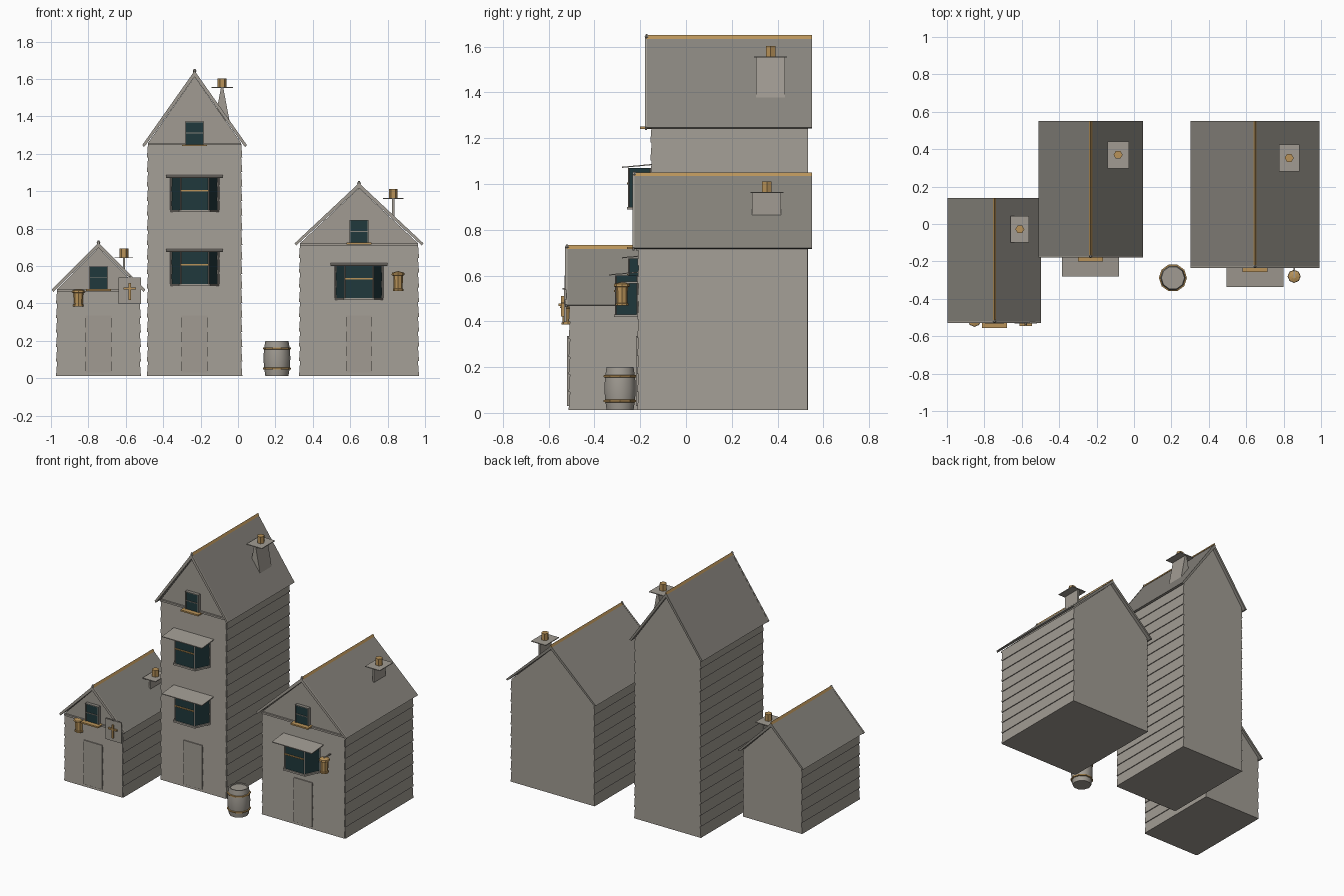
import bpy, bmesh, math

if "Cube" in bpy.data.objects:
    bpy.data.objects.remove(bpy.data.objects["Cube"])


def material(name, rgb):
    m = bpy.data.materials.new(name)
    m.diffuse_color = (*rgb, 1)
    m.use_nodes = True
    m.node_tree.nodes["Principled BSDF"].inputs["Base Color"].default_value = m.diffuse_color
    return m


BRASS = material("brass", (0.48, 0.29, 0.10))
GLASS = material("dark_glass", (0.014, 0.040, 0.045))
WALL = material("weathered_wood", (0.355, 0.33, 0.29))
ROOF = material("dark_shingle", (0.245, 0.232, 0.205))


def finish(name, bm, mat):
    bmesh.ops.recalc_face_normals(bm, faces=bm.faces)
    me = bpy.data.meshes.new(name)
    bm.to_mesh(me)
    bm.free()
    ob = bpy.data.objects.new(name, me)
    bpy.context.collection.objects.link(ob)
    me.materials.append(mat)
    return ob


def prism(name, pts, axis, a, b, mat=WALL):
    """Extrude a 2D outline along an axis from a to b."""
    put = {"x": lambda p, t: (t, p[0], p[1]),
           "y": lambda p, t: (p[0], t, p[1]),
           "z": lambda p, t: (p[0], p[1], t)}[axis]
    bm = bmesh.new()
    lo = [bm.verts.new(put(p, a)) for p in pts]
    hi = [bm.verts.new(put(p, b)) for p in pts]
    bm.faces.new(lo)
    bm.faces.new(hi[::-1])
    for i in range(len(pts)):
        j = (i + 1) % len(pts)
        bm.faces.new((lo[i], lo[j], hi[j], hi[i]))
    return finish(name, bm, mat)


def box(name, x, y, z, mat=WALL):
    return prism(name, [(x[0], y[0]), (x[1], y[0]), (x[1], y[1]), (x[0], y[1])], "z", *z, mat)


def lathe(name, cx, cy, profile, n, mat=WALL, smooth=False):
    """Stack rings of (radius, z) and cap both ends."""
    bm = bmesh.new()
    rings = [[bm.verts.new((cx + r * math.cos(2 * math.pi * i / n),
                            cy + r * math.sin(2 * math.pi * i / n), z)) for i in range(n)]
             for r, z in profile]
    for p, q in zip(rings, rings[1:]):
        for i in range(n):
            j = (i + 1) % n
            bm.faces.new((p[i], p[j], q[j], q[i]))
    bm.faces.new(rings[0])
    bm.faces.new(rings[-1])
    ob = finish(name, bm, mat)
    if smooth:
        bpy.context.view_layer.objects.active = ob
        ob.select_set(True)
        bpy.ops.object.shade_smooth_by_angle(angle=math.radians(40))
        ob.select_set(False)
    return ob


BASE = 0.013


def boards(top, depth=0.006, pitch=0.0775):
    """Saw-tooth outline of lapped boards as (outward offset, z), bottom to top."""
    n = max(1, round((top - BASE) / pitch))
    h = (top - BASE) / n
    out = []
    for i in range(n):
        out += [(depth, BASE + i * h), (0, BASE + (i + 1) * h)]
    return out


def house(tag, cx, hw, y, ry, apex, eave, rw, t):
    slope = (apex - eave) / rw
    hw -= 0.006
    top = apex - t - slope * hw
    teeth = boards(top)
    # walls with lapped boards on both sides, plain back
    right = [(cx + hw + d, z) for d, z in teeth]
    left = [(cx - hw - d, z) for d, z in reversed(teeth)]
    prism(tag + "_walls", right + [(cx, apex - t)] + left, "y", *y)
    # lapped boards on the front
    front = [(y[0] - d, z) for d, z in teeth]
    prism(tag + "_front_boards", front + [(y[0] + 0.01, top), (y[0] + 0.01, BASE)],
          "x", cx - hw, cx + hw)
    # roof shell
    prism(tag + "_roof", [(cx - rw, eave), (cx, apex), (cx + rw, eave), (cx + rw - 0.014, eave - 0.004),
                          (cx, apex - t), (cx - rw + 0.014, eave - 0.004)], "y", *ry, ROOF)
    # barge boards on the front gable
    for s, side in ((-1, "left"), (1, "right")):
        prism(f"{tag}_barge_board_{side}",
              [(cx, apex + 0.002), (cx + s * rw, eave + 0.002), (cx + s * (rw - 0.008), eave - 0.010),
               (cx, apex - t)], "y", ry[0] - 0.008, ry[0] + 0.002)
    # beam under the gable, ridge cap and its knob
    box(tag + "_gable_beam", (cx - hw, cx + hw), (y[0] - 0.012, y[0]), (top - 0.012, top))
    prism(tag + "_ridge_cap", [(cx - 0.009, apex - 0.008), (cx, apex + 0.009), (cx + 0.009, apex - 0.008)],
          "y", *ry, BRASS)
    lathe(tag + "_ridge_knob", cx, ry[0], [(0.004, apex - 0.01), (0.010, apex), (0.004, apex + 0.012)], 6)
    # door
    box(tag + "_door", (cx - 0.07, cx + 0.07), (y[0] - 0.012, y[0]), (0.03, 0.335))
    # gable window with frame, middle bar and sill
    f = y[0]
    z0, z1 = eave + 0.005, eave + 0.125
    box(tag + "_gable_glass", (cx - 0.048, cx + 0.048), (f - 0.018, f), (z0, z1), GLASS)
    for s, side in ((-1, "left"), (1, "right")):
        x = cx + s * 0.048
        box(f"{tag}_gable_frame_{side}", (x - 0.003, x + 0.003), (f - 0.024, f), (z0, z1), ROOF)
    for z in ((z0 + z1) / 2, z1):
        box(tag + "_gable_frame_bar", (cx - 0.051, cx + 0.051), (f - 0.024, f), (z - 0.002, z + 0.002), ROOF)
    box(tag + "_gable_sill", (cx - 0.067, cx + 0.067), (f - 0.05, f), (z0 - 0.010, z0), BRASS)


def bay_window(tag, cx, y, z0):
    def outline(g):
        return [(cx - 0.128 - g, y + 0.01), (cx - 0.075 - g, y - 0.10 - g),
                (cx + 0.075 + g, y - 0.10 - g), (cx + 0.128 + g, y + 0.01)]
    z1 = z0 + 0.17
    prism(tag + "_bay_glass", outline(0), "z", z0, z1, GLASS)
    prism(tag + "_bay_sill", outline(0.008), "z", z0 - 0.012, z0)
    # tilted awning board
    prism(tag + "_bay_awning", [(y, z1 + 0.012), (y - 0.13, z1), (y - 0.13, z1 + 0.005), (y, z1 + 0.017)],
          "x", cx - 0.153, cx + 0.153)
    # glazing bar and corner posts
    box(tag + "_bay_bar", (cx - 0.075, cx + 0.075), (y - 0.107, y - 0.095), (z0 + 0.098, z0 + 0.106), BRASS)
    for x, dy in ((-0.128, -0.005), (-0.075, -0.10), (0.075, -0.10), (0.128, -0.005)):
        lathe(tag + "_bay_post", cx + x, y + dy, [(0.004, z0), (0.004, z1)], 4)


def chimney(tag, cx, cy, z_cap, z_low, hx, spread):
    # thin stack, flat cap and six-sided pot
    prism(tag + "_chimney_stack", [(cx - 0.006, z_cap), (cx + 0.006, z_cap), (cx + spread, z_low),
                                   (cx - spread, z_low)], "y", cy - 0.065, cy + 0.062)
    box(tag + "_chimney_cap", (cx - hx, cx + hx), (cy - 0.072, cy + 0.072), (z_cap - 0.003, z_cap + 0.002))
    lathe(tag + "_chimney_pot", cx, cy, [(0.024, z_cap), (0.024, z_cap + 0.048)], 6, BRASS)


def lantern(tag, cx, cy, z0, z1):
    h = z1 - z0
    lathe(tag + "_lantern", cx, cy, [(0.028, z0), (0.028, z0 + 0.1 * h), (0.024, z0 + 0.12 * h),
                                     (0.026, z0 + 0.8 * h), (0.035, z0 + 0.82 * h), (0.033, z1 - 0.06 * h),
                                     (0.012, z1)], 8, BRASS)


# the three houses
house("small_house", -0.746, 0.227, (-0.507, 0.122), (-0.52, 0.14), 0.724, 0.472, 0.25, 0.025)
house("tall_house", -0.232, 0.255, (-0.15, 0.533), (-0.172, 0.551), 1.642, 1.246, 0.279, 0.03)
house("wide_house", 0.647, 0.321, (-0.207, 0.531), (-0.226, 0.551), 1.042, 0.72, 0.344, 0.025)

# bay windows
bay_window("tall_house_lower", -0.232, -0.15, 0.505)
bay_window("tall_house_upper", -0.232, -0.15, 0.9)
bay_window("wide_house", 0.647, -0.207, 0.43)

# chimneys
chimney("small_house", -0.61, -0.028, 0.645, 0.57, 0.049, 0.006)
chimney("tall_house", -0.085, 0.37, 1.555, 1.375, 0.058, 0.04)
chimney("wide_house", 0.83, 0.353, 0.963, 0.86, 0.056, 0.006)

# lanterns and a bracket
lantern("small_house", -0.853, -0.515, 0.385, 0.475)
lantern("wide_house", 0.856, -0.28, 0.468, 0.57)
box("wide_house_lantern_bracket", (0.852, 0.860), (-0.285, -0.20), (0.566, 0.573))

# hanging sign with a plain cross-shaped emblem
box("sign_board", (-0.64, -0.518), (-0.533, -0.523), (0.396, 0.538))
box("sign_emblem_upright", (-0.585, -0.573), (-0.545, -0.53), (0.42, 0.51), BRASS)
box("sign_emblem_bar", (-0.612, -0.546), (-0.545, -0.53), (0.475, 0.485), BRASS)
box("sign_bracket", (-0.583, -0.575), (-0.54, -0.50), (0.538, 0.546))

# barrel with lid and two hoops
bx, by = 0.208, -0.288
lathe("barrel", bx, by, [(0.062, BASE), (0.069, 0.06), (0.072, 0.108), (0.069, 0.155), (0.062, 0.2),
                         (0.054, 0.2), (0.054, 0.192)], 10, smooth=True)
for z in (0.052, 0.16):
    lathe("barrel_hoop", bx, by, [(0.066, z - 0.006), (0.075, z - 0.004), (0.075, z + 0.004),
                                  (0.066, z + 0.006)], 10, BRASS)
